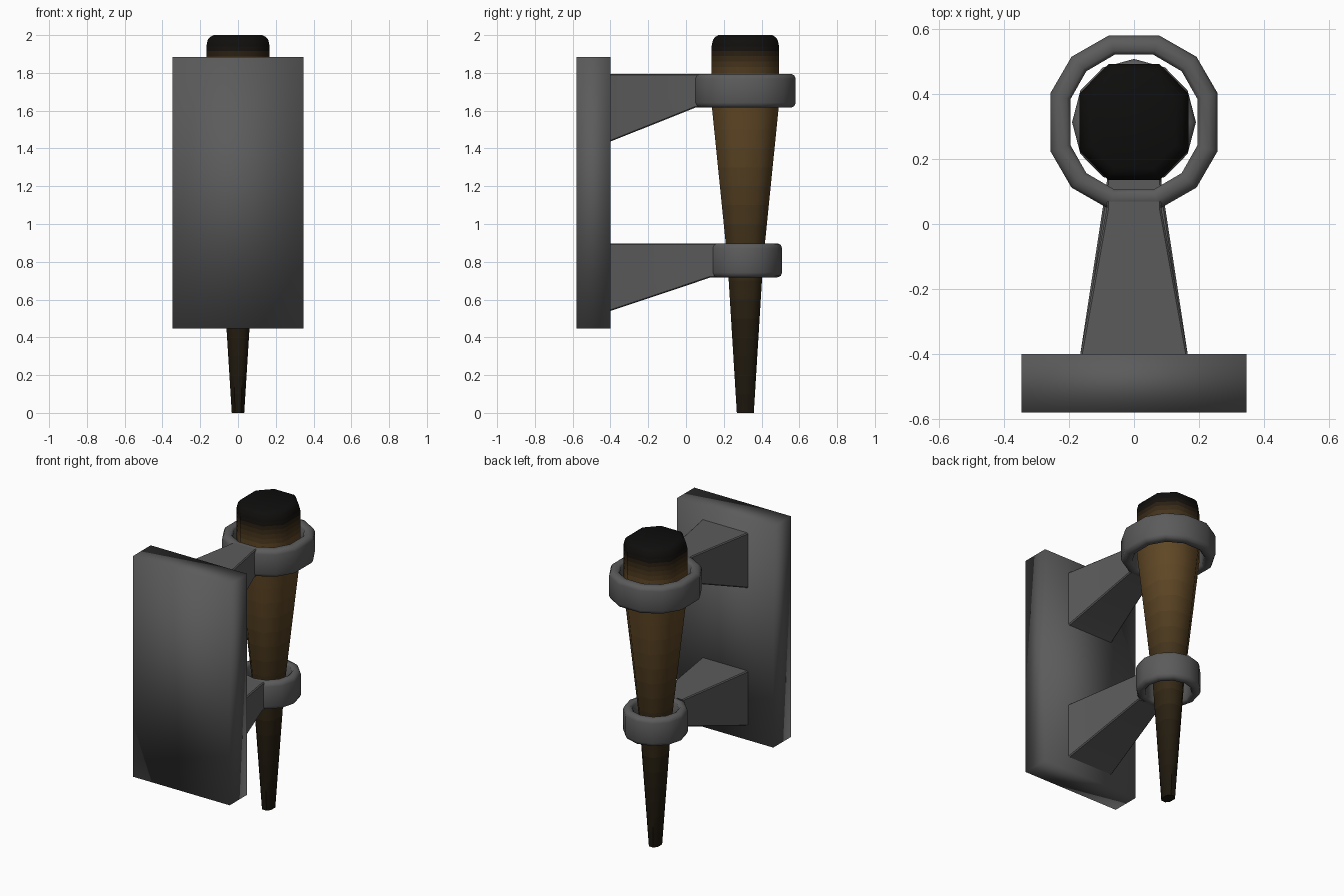
import bpy, bmesh, math

if "Cube" in bpy.data.objects:
    bpy.data.objects.remove(bpy.data.objects["Cube"])

CY = 0.314  # torch axis in y


def material(name, rgb):
    m = bpy.data.materials.new(name)
    m.diffuse_color = (*rgb, 1)
    m.use_nodes = True
    m.node_tree.nodes["Principled BSDF"].inputs["Base Color"].default_value = m.diffuse_color
    return m


IRON = material("dark_iron", (0.105, 0.105, 0.105))


def finish(name, bm, angle, mats=(IRON,)):
    bmesh.ops.recalc_face_normals(bm, faces=bm.faces)
    me = bpy.data.meshes.new(name)
    bm.to_mesh(me)
    bm.free()
    for m in mats:
        me.materials.append(m)
    ob = bpy.data.objects.new(name, me)
    bpy.context.collection.objects.link(ob)
    bpy.ops.object.select_all(action='DESELECT')
    ob.select_set(True)
    bpy.context.view_layer.objects.active = ob
    bpy.ops.object.shade_smooth_by_angle(angle=math.radians(angle))
    return ob


def bridge(bm, a, b):
    n = len(a)
    for i in range(n):
        j = (i + 1) % n
        bm.faces.new((a[i], a[j], b[j], b[i]))


def mirrored(quarter):
    """Full outline, in order, from the points of one quarter."""
    pts = {(sx * x, sy * y) for x, y in quarter for sx in (1, -1) for sy in (1, -1)}
    return sorted(pts, key=lambda p: math.atan2(p[1], p[0]))


def sweep(name, rows, section, closed, angle, mats=(IRON,)):
    """Stack a unit cross-section scaled by rows of (x size, y size, z)."""
    bm = bmesh.new()
    loops = [[bm.verts.new((rx * x, CY + ry * y, z)) for x, y in section] for rx, ry, z in rows]
    for a, b in zip(loops, loops[1:]):
        bridge(bm, a, b)
    if closed:
        bridge(bm, loops[-1], loops[0])
    else:
        bm.faces.new(loops[0])
        bm.faces.new(loops[-1])
    return finish(name, bm, angle, mats)


def ring(name, outer, inner, z0, z1, section):
    """Band with rounded edges; outer and inner are (x, y) half sizes."""
    b, c = 0.026, 0.012
    prof = [(inner, 0, c), (inner, c, 0), (outer, -b, 0), (outer, -b * .3, b * .3), (outer, 0, b)]
    rows = [(r[0] + d, r[1] + d, z0 + z) for r, d, z in prof]
    rows += [(r[0] + d, r[1] + d, z1 - z) for r, d, z in reversed(prof)]
    return sweep(name, rows, section, True, 50)


def arm(name, top, low, y_taper, y_end, half):
    """Bracket arm: tall and wide at the plate, tapering to the ring, open ends buried."""
    bm = bmesh.new()
    sections = [(-0.404, 0.166, top - 0.36), (y_taper, half, low), (y_end, half, low)]
    loops = [[bm.verts.new(p) for p in ((-w, y, z), (w, y, z), (w, y, top), (-w, y, top))]
             for y, w, z in sections]
    for a, b in zip(loops, loops[1:]):
        bridge(bm, a, b)
    # soften the long edges
    long_edges = [e for e in bm.edges if abs(e.verts[0].co.y - e.verts[1].co.y) > 0.01]
    bmesh.ops.bevel(bm, geom=long_edges, offset=0.006, segments=1, affect='EDGES')
    return finish(name, bm, 35)


# wall plate, smooth all over
bm = bmesh.new()
bmesh.ops.create_cube(bm, size=1)
for v in bm.verts:
    v.co = (v.co.x * 0.694, -0.491 + v.co.y * 0.18, 1.166 + v.co.z * 1.436)
finish("wall_plate", bm, 180)

# arms and rings
arm("upper_arm", 1.795, 1.616, 0.05, 0.07, 0.084)
arm("lower_arm", 0.898, 0.717, 0.13, 0.15, 0.084)
flat_sided = mirrored([(1, .34), (.75, .755), (.305, 1)])
pointed = mirrored([(1, 0), (.866, .5), (.5, .866), (0, 1)])
ring("upper_ring", (0.257, 0.267), (0.196, 0.208), 1.616, 1.795, flat_sided)
ring("lower_ring", (0.191, 0.195), (0.136, 0.14), 0.717, 0.898, pointed)

# torch: squarish eight-sided shaft, dark at the point and charred at the head
profile = [(0.033, 0.045, 0), (0.083, 0.094, 0.8), (0.167, 0.179, 1.64), (0.168, 0.179, 1.8),
           (0.168, 0.179, 1.94), (0.16, 0.171, 1.975), (0.148, 0.16, 1.99), (0.128, 0.142, 2.0)]
tones = [(0, (.011, .008, .004)), (.5, (.018, .012, .005)), (.9, (.05, .03, .01)),
         (1.5, (.12, .065, .019)), (1.76, (.11, .06, .018)), (1.93, (.006, .005, .004)),
         (2.01, (.004, .004, .004))]


def lerp_at(table, z):
    for (z0, a), (z1, b) in zip(table, table[1:]):
        if z <= z1:
            t = (z - z0) / (z1 - z0)
            return tuple(p + (q - p) * t for p, q in zip(a, b))


shape = [(z, (x, y)) for x, y, z in profile]
heights = [0.1 * i for i in range(19)] + [1.64, 1.83, 1.86, 1.89, 1.915, 1.94, 1.975, 1.99, 2.0]
rows = [(*lerp_at(shape, z), z) for z in sorted(heights)]
mats = [material(f"wood_tone_{i}", lerp_at(tones, (a[2] + b[2]) / 2))
        for i, (a, b) in enumerate(zip(rows, rows[1:]))]
torch = sweep("torch", rows, mirrored([(1, .49), (.47, 1)]), False, 50, mats)
for p in torch.data.polygons:
    p.material_index = max(0, min(len(mats) - 1, sum(r[2] < p.center.z for r in rows) - 1))
